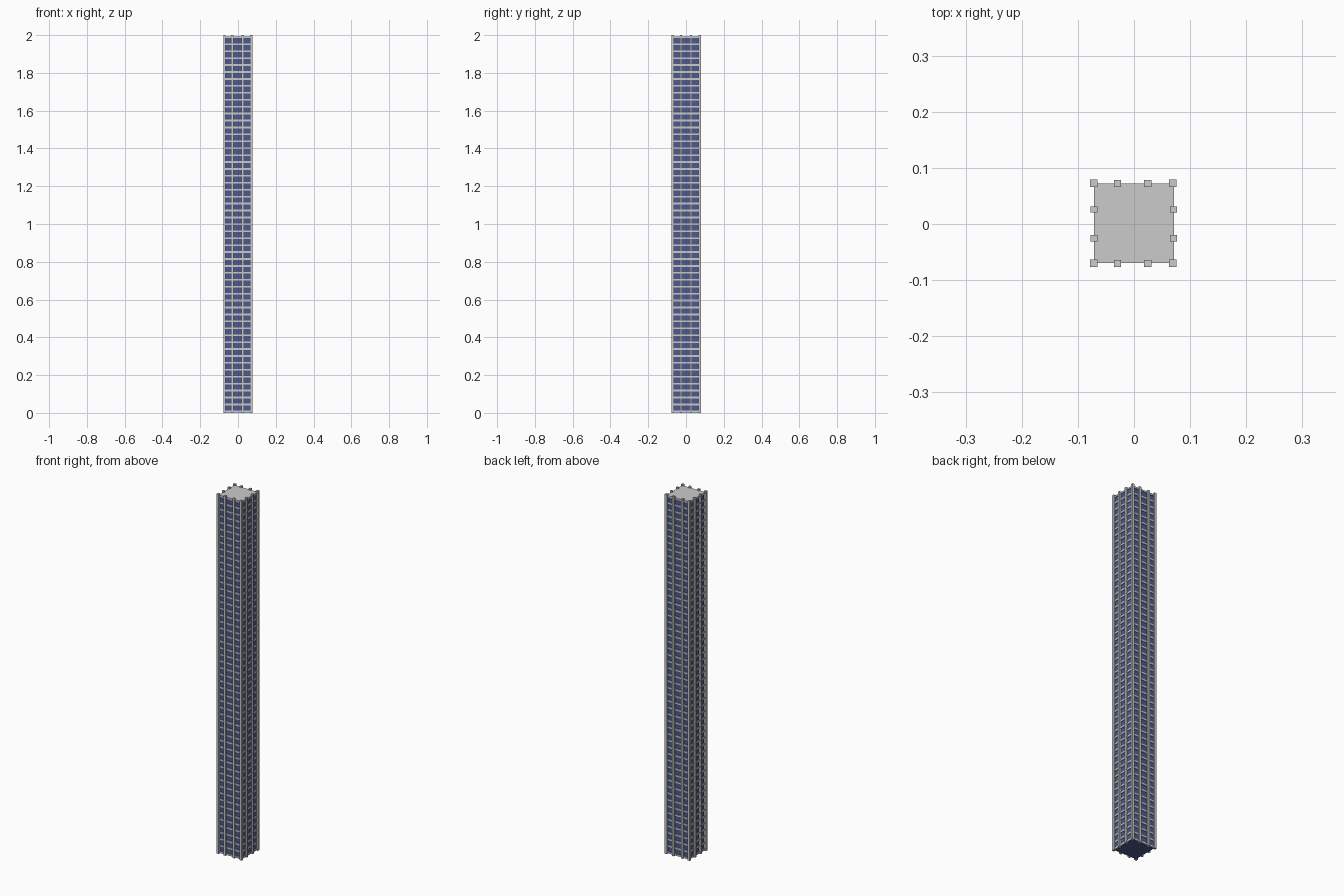
import bpy, bmesh
from mathutils import Matrix, Vector

if "Cube" in bpy.data.objects:
    bpy.data.objects.remove(bpy.data.objects["Cube"])

def boxes(name, items, mat=None):
    """One object from a list of (centre, size) boxes."""
    bm = bmesh.new()
    for c, s in items:
        m = Matrix.Translation(c) @ Matrix.Diagonal((*s, 1))
        bmesh.ops.create_cube(bm, size=1, matrix=m)
    me = bpy.data.meshes.new(name)
    bm.to_mesh(me)
    bm.free()
    ob = bpy.data.objects.new(name, me)
    bpy.context.collection.objects.link(ob)
    if mat:
        me.materials.append(mat)
    return ob

glass = bpy.data.materials.new("blue_glass")
glass.diffuse_color = (0.075, 0.10, 0.27, 1)
glass.use_nodes = True
glass.node_tree.nodes["Principled BSDF"].inputs["Base Color"].default_value = glass.diffuse_color

CY = 0.0015          # tower body sits slightly toward the back
HALF = 0.071         # half width of floor slabs
ROOF = 1.992
FLOORS = 54
pitch = (ROOF - 0.012) / FLOORS

# Glazed core
boxes("glass_core", [((0, CY, ROOF / 2 - 0.002), (0.135, 0.135, ROOF - 0.006))], glass)

# Floor slabs, the last one is the roof
boxes("floor_slabs", [((0, CY, 0.008 + i * pitch), (2 * HALF, 2 * HALF, 0.009))
                      for i in range(FLOORS + 1)])

# Corner columns
boxes("corner_columns", [((x, y, 1), (0.013, 0.013, 2))
                         for x in (-0.0715, 0.069) for y in (-0.07, 0.0725)])

# Intermediate columns, two per side
cols = [((x, y, 1), (0.0125, 0.0125, 2)) for x in (-0.0295, 0.0245) for y in (-0.07, 0.0725)]
cols += [((x, y, 1), (0.0125, 0.011, 2)) for x in (-0.0715, 0.0705) for y in (-0.0255, 0.026)]
boxes("side_columns", cols)
